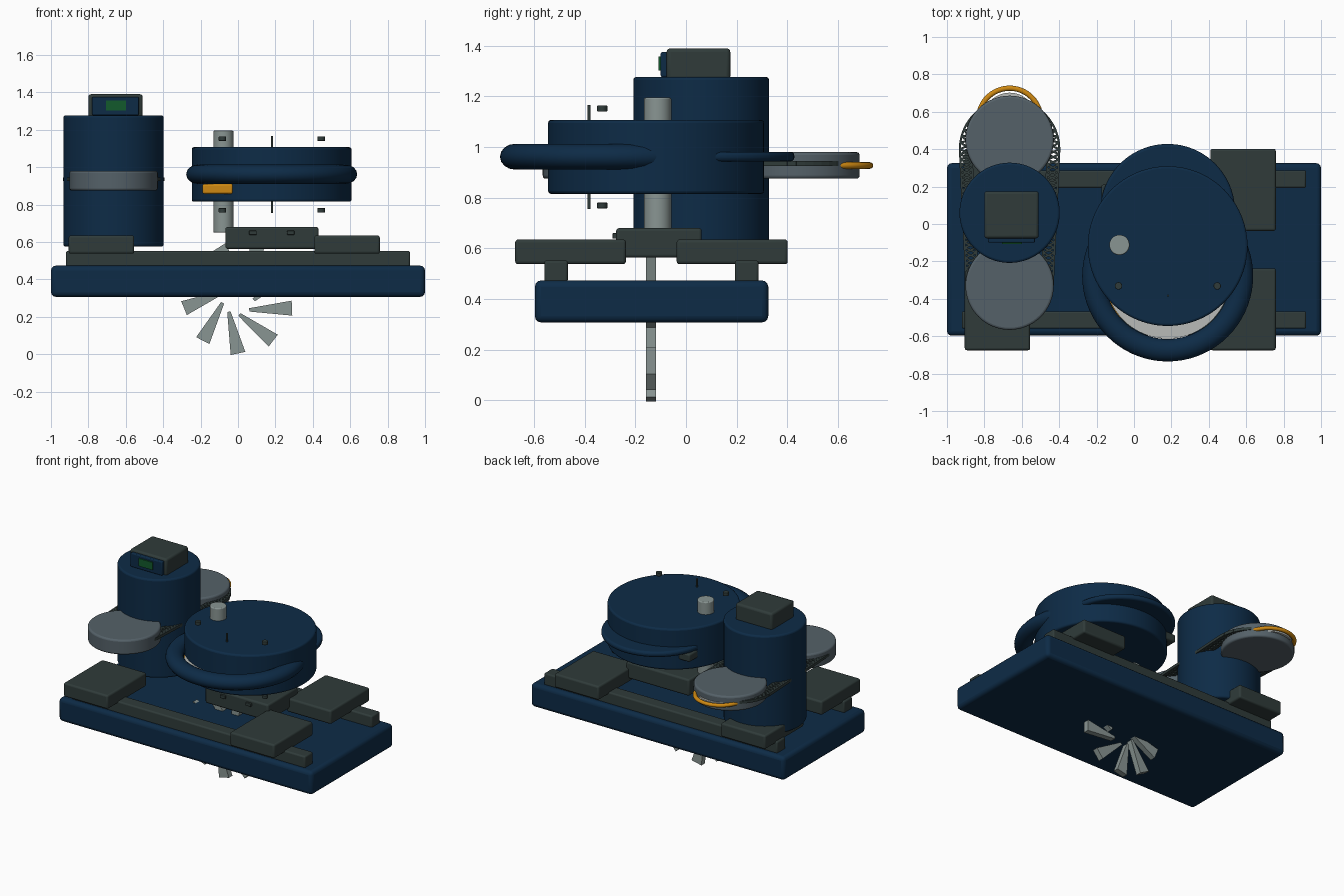
import bpy, bmesh, math
from mathutils import Matrix, Vector

if "Cube" in bpy.data.objects:
    bpy.data.objects.remove(bpy.data.objects["Cube"])


def material(name, rgb):
    m = bpy.data.materials.new(name)
    m.use_nodes = True
    m.diffuse_color = (*rgb, 1)
    bsdf = next(n for n in m.node_tree.nodes if n.type == 'BSDF_PRINCIPLED')
    bsdf.inputs["Base Color"].default_value = (*rgb, 1)
    return m


NAVY = material("navy", (0.004, 0.024, 0.062))
SLATE = material("dark slate", (0.029, 0.044, 0.042))
GREY = material("steel grey", (0.09, 0.12, 0.14))
SILVER = material("silver", (0.25, 0.30, 0.29))
PALE = material("pale grey", (0.48, 0.50, 0.48))
GOLD = material("gold", (0.62, 0.25, 0.006))
GREEN = material("screen green", (0.006, 0.10, 0.025))


def finish(name, bm, mat, bevel=0):
    bmesh.ops.recalc_face_normals(bm, faces=bm.faces)
    me = bpy.data.meshes.new(name)
    bm.to_mesh(me)
    bm.free()
    me.materials.append(mat)
    ob = bpy.data.objects.new(name, me)
    bpy.context.collection.objects.link(ob)
    if bevel:
        mod = ob.modifiers.new("bevel", 'BEVEL')
        mod.width, mod.segments, mod.limit_method = bevel, 3, 'ANGLE'
    bpy.ops.object.select_all(action='DESELECT')
    ob.select_set(True)
    bpy.context.view_layer.objects.active = ob
    bpy.ops.object.shade_smooth_by_angle(angle=math.radians(35))
    return ob


def box(name, mat, x, y, z, bevel=0.0):
    """Box from (low, high) ranges."""
    bm = bmesh.new()
    lo, hi = zip(x, y, z)
    size = Vector(hi) - Vector(lo)
    mid = (Vector(hi) + Vector(lo)) / 2
    bmesh.ops.create_cube(bm, size=1, matrix=Matrix.Translation(mid) @ Matrix.Diagonal((*size, 1)))
    return finish(name, bm, mat, bevel)


def cylinder(name, mat, x, y, r, z, bevel=0.0, segs=64):
    bm = bmesh.new()
    bmesh.ops.create_cone(bm, cap_ends=True, segments=segs, radius1=r, radius2=r,
                          depth=z[1] - z[0], matrix=Matrix.Translation((x, y, sum(z) / 2)))
    return finish(name, bm, mat, bevel)


def ring(name, mat, centre, major, minor, height):
    """Horizontal ring with an elliptical section."""
    bm = bmesh.new()
    n, k = 72, 16
    rows = []
    for i in range(n):
        a = math.tau * i / n
        row = []
        for j in range(k):
            b = math.tau * j / k
            r = major + minor * math.cos(b)
            row.append(bm.verts.new(Vector(centre) + Vector(
                (r * math.cos(a), r * math.sin(a), height * math.sin(b)))))
        rows.append(row)
    for i in range(n):
        p, q = rows[i], rows[(i + 1) % n]
        for j in range(k):
            bm.faces.new((p[j], q[j], q[(j + 1) % k], p[(j + 1) % k]))
    return finish(name, bm, mat)


# Base, rails and sliding blocks
box("base", NAVY, (-1, 1), (-0.597, 0.325), (0.307, 0.473), 0.025)
for side, ry, by in (("front", (-0.56, -0.467), (-0.675, -0.237)),
                     ("back", (0.193, 0.287), (-0.037, 0.402))):
    box(side + "_rail", SLATE, (-0.92, 0.92), ry, (0.465, 0.552), 0.01)
    for end, bx in (("right", (-0.905, -0.555)), ("left", (0.408, 0.758))):
        box(f"{side}_{end}_block", SLATE, bx, by, (0.537, 0.635), 0.012)

# Motor drum with control box and screen
MX, MY = -0.665, 0.06
cylinder("motor_drum", NAVY, MX, MY, 0.268, (0.575, 1.277), 0.012)
box("control_box", SLATE, (-0.8, -0.51), (-0.077, 0.175), (1.265, 1.39), 0.015)
box("screen_frame", NAVY, (-0.78, -0.53), (-0.1, -0.07), (1.277, 1.375), 0.006)
box("screen", GREEN, (-0.707, -0.6), (-0.108, -0.099), (1.303, 1.357))

# Round arms in front of and behind the motor
cylinder("front_disc", GREY, MX, -0.33, 0.236, (0.875, 0.98), 0.012)
cylinder("back_disc", GREY, MX, 0.45, 0.236, (0.875, 0.98), 0.012)
ring("gold_ring", GOLD, (MX, 0.56, 0.927), 0.166, 0.014, 0.013)
cylinder("ring_plate", PALE, MX, 0.56, 0.142, (0.917, 0.935))


# Lattice belt around both discs: wide arc at the back, narrow arc at the front
def belt_path(inset):
    steps, runs = 24, 26
    rb, rf, yb, yf = 0.27 - inset, 0.235 - inset, 0.40, -0.32
    pts = [Vector((rb * math.cos(math.pi * i / steps), yb + rb * math.sin(math.pi * i / steps), 0))
           for i in range(steps)]
    pts += [Vector((-rb, yb, 0)).lerp(Vector((-rf, yf, 0)), i / runs) for i in range(runs)]
    pts += [Vector((-rf * math.cos(math.pi * i / steps), yf - rf * math.sin(math.pi * i / steps), 0))
            for i in range(steps)]
    pts += [Vector((rf, yf, 0)).lerp(Vector((rb, yb, 0)), i / runs) for i in range(runs)]
    return [p + Vector((MX, 0, 0.935)) for p in pts]


def bar(bm, p, q, width, height):
    d = q - p
    m = (Matrix.Translation((p + q) / 2) @ Matrix.Rotation(math.atan2(d.y, d.x), 4, 'Z')
         @ Matrix.Diagonal((d.length, width, height, 1)))
    bmesh.ops.create_cube(bm, size=1, matrix=m)


bm = bmesh.new()
outer, inner = belt_path(0.004), belt_path(0.065)
for i in range(len(outer)):
    j = (i + 1) % len(outer)
    for p, q in ((outer[i], outer[j]), (inner[i], inner[j]),
                 (outer[i], inner[j]), (inner[i], outer[j])):
        bar(bm, p, q, 0.011, 0.02)
finish("lattice_belt", bm, SLATE)

# Round housing with its front ring and rear flange
HX, HY = 0.18, -0.118
cylinder("housing", NAVY, HX, HY, 0.427, (0.815, 1.107), 0.012, 96)
ring("front_ring", NAVY, (HX, -0.278, 0.962), 0.397, 0.06, 0.051)
cylinder("front_ring_plate", PALE, HX, -0.278, 0.335, (0.92, 0.945))
cylinder("rear_flange", NAVY, HX, 0.068, 0.36, (0.943, 0.981), 0.015, 96)
box("rear_outlet", SLATE, (-0.175, 0.0), (0.04, 0.21), (0.89, 0.945), 0.01)
box("gold_tab", GOLD, (-0.19, -0.028), (-0.5, -0.35), (0.857, 0.91), 0.01)

# Shaft, pin and bolts
cylinder("shaft", SILVER, -0.078, -0.112, 0.054, (0.65, 1.195), 0.006, 32)
cylinder("thin_pin", SLATE, 0.182, -0.383, 0.006, (0.755, 1.167), 0, 12)
for side, x in (("right", -0.083), ("left", 0.445)):
    for level, z in (("lower", 0.757), ("upper", 1.14)):
        cylinder(f"{side}_{level}_bolt", SLATE, x, -0.331, 0.02, (z, z + 0.024), 0.003, 16)

# Centre gearbox with front screws
box("gearbox", SLATE, (-0.067, 0.43), (-0.276, 0.062), (0.563, 0.68), 0.012)
for x in (0.08, 0.282):
    box("gearbox_screw", SLATE, (x - 0.02, x + 0.02), (-0.29, -0.27), (0.638, 0.66), 0.003)

# Swirled fan blades passing through the base
CENTRE, DEPTH, SWIRL = Vector((0, 0, 0.297)), 0.04, math.radians(35)


def polar(r, a):
    return Vector((r * math.cos(a), 0, r * math.sin(a)))


bm = bmesh.new()
for i in range(9):
    a = math.radians(270 + 40 * i)
    root, tip = polar(0.085, a - SWIRL), polar(0.293, a)
    across = Vector((0, 1, 0)).cross((tip - root).normalized())
    outline = [root - across * 0.009, root + across * 0.009,
               tip + across * 0.04, tip - across * 0.04]
    near = [bm.verts.new(CENTRE + p + Vector((0, -0.158, 0))) for p in outline]
    face = bm.faces.new(near)
    ext = bmesh.ops.extrude_face_region(bm, geom=[face])
    bmesh.ops.translate(bm, vec=(0, DEPTH, 0),
                        verts=[g for g in ext["geom"] if isinstance(g, bmesh.types.BMVert)])
finish("fan_blades", bm, SILVER)
